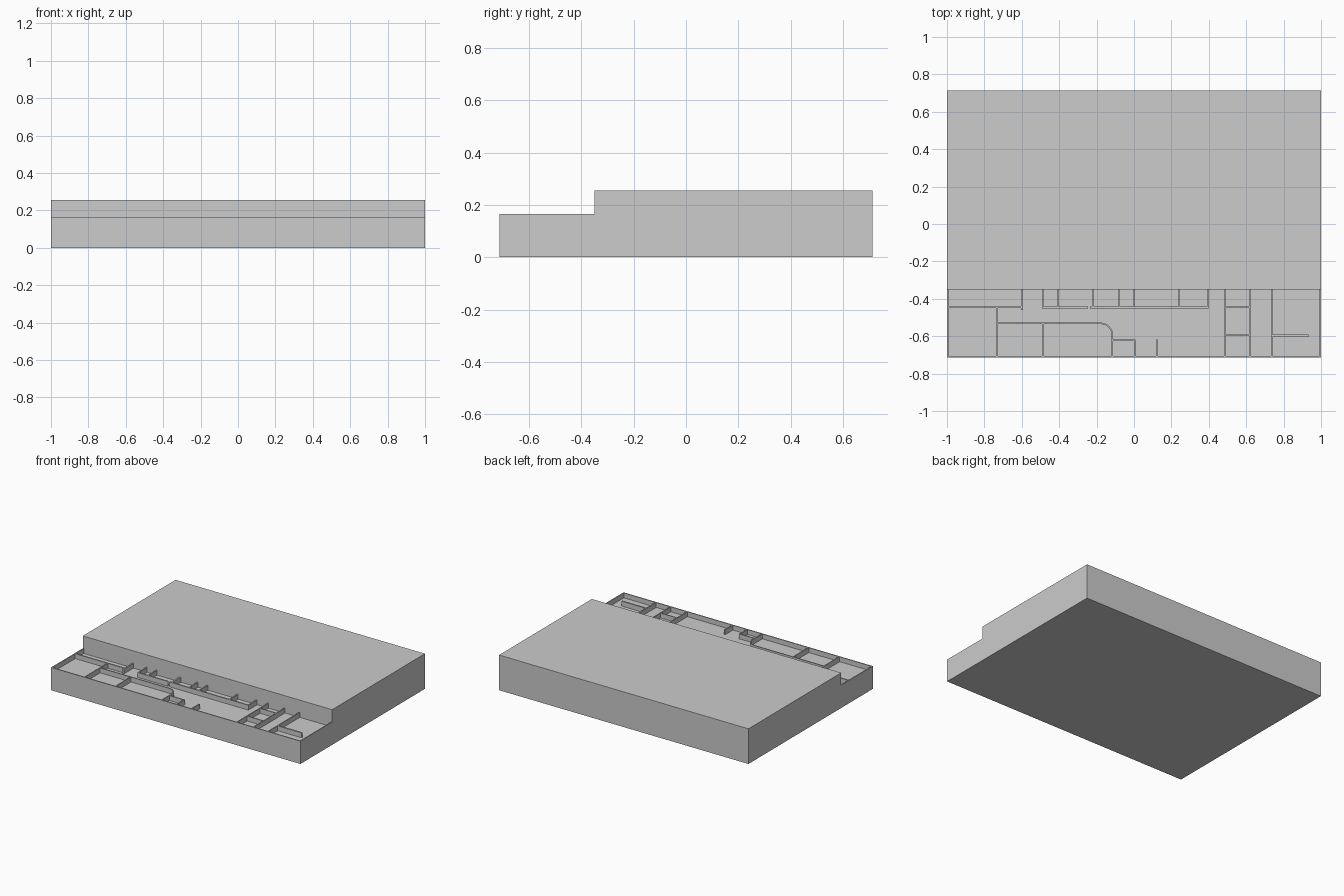
import bpy, bmesh
from math import sin, cos, pi
from mathutils import Vector

cube = bpy.data.objects.get("Cube")
if cube:
    bpy.data.objects.remove(cube, do_unlink=True)

HALF, DEPTH = 1.0, 0.713
STEP = -0.35                      # front of the tall block
FLOOR, WALL, ROOF = 0.13, 0.165, 0.255
RIM = 0.008
FRONT = -DEPTH + RIM              # inner side of the front wall

grey = bpy.data.materials.new("plain grey")
grey.use_nodes = True
grey.diffuse_color = (0.604, 0.604, 0.604, 1)
grey.node_tree.nodes["Principled BSDF"].inputs["Base Color"].default_value = grey.diffuse_color


def finish(name, bm):
    bmesh.ops.recalc_face_normals(bm, faces=bm.faces)
    mesh = bpy.data.meshes.new(name)
    bm.to_mesh(mesh)
    bm.free()
    mesh.materials.append(grey)
    obj = bpy.data.objects.new(name, mesh)
    bpy.context.collection.objects.link(obj)
    return obj


def add_box(bm, x0, x1, y0, y1, z0, z1):
    verts = bmesh.ops.create_cube(bm, size=1)["verts"]
    for v in verts:
        v.co = ((x0 + x1) / 2 + v.co.x * (x1 - x0),
                (y0 + y1) / 2 + v.co.y * (y1 - y0),
                (z0 + z1) / 2 + v.co.z * (z1 - z0))


def boxes(name, items):
    bm = bmesh.new()
    for item in items:
        add_box(bm, *item)
    return finish(name, bm)


def cross_walls(name, xs, y0, y1, t=0.008):
    """Walls running front to back, centred on each x."""
    boxes(name, [(x - t / 2, x + t / 2, y0, y1, FLOOR, WALL) for x in xs])


def long_walls(name, spans, t=0.01):
    """Walls running left to right: (x0, x1, y)."""
    boxes(name, [(a, b, y - t / 2, y + t / 2, FLOOR, WALL) for a, b, y in spans])


def path_wall(name, points, t):
    """Upright wall following a path in plan."""
    pts = [Vector(p) for p in points]
    bm = bmesh.new()
    rings = []
    for i, p in enumerate(pts):
        d = (pts[min(i + 1, len(pts) - 1)] - pts[max(i - 1, 0)]).normalized()
        n = Vector((-d.y, d.x)) * t / 2
        rings.append([bm.verts.new((p.x + s * n.x, p.y + s * n.y, z))
                      for s, z in ((1, FLOOR), (1, WALL), (-1, WALL), (-1, FLOOR))])
    for a, b in zip(rings, rings[1:]):
        for k in range(4):
            m = (k + 1) % 4
            bm.faces.new((a[k], a[m], b[m], b[k]))
    bm.faces.new(rings[0])
    bm.faces.new(rings[-1][::-1])
    finish(name, bm)


# Main volumes
boxes("tall_block", [(-HALF, HALF, STEP, DEPTH, 0, ROOF)])
boxes("floor_slab", [(-HALF + RIM, HALF - RIM, FRONT, STEP, 0, FLOOR)])
boxes("outer_walls", [
    (-HALF, HALF, -DEPTH, FRONT, 0, WALL),
    (-HALF, -HALF + RIM, FRONT, STEP, 0, WALL),
    (HALF - RIM, HALF, FRONT, STEP, 0, WALL)])

# Rooms along the tall block
cross_walls("corner_room_end", [-0.598], -0.46, STEP, 0.01)
long_walls("corner_room_wall", [(-HALF + RIM, -0.603, -0.443)])
cross_walls("small_room_dividers", [-0.487, -0.408, -0.08, 0.0, 0.243, 0.395], -0.445, STEP)
cross_walls("thick_room_divider", [-0.219], -0.445, STEP, 0.012)
long_walls("corridor_walls", [(-0.491, -0.246, -0.447), (-0.235, 0.399, -0.447)])

# Rooms along the front wall
cross_walls("front_room_side", [-0.735], FRONT, -0.447)
cross_walls("front_room_divider", [-0.487], FRONT, -0.531)
R, CX, CY = 0.065, -0.18, -0.596
arc = [(CX + R * sin(i * pi / 16), CY + R * cos(i * pi / 16)) for i in range(9)]
path_wall("rounded_wall", [(-0.735, CY + R)] + arc + [(CX + R, FRONT)], 0.008)
long_walls("closet_wall", [(-0.119, 0.008, -0.622)], 0.008)
cross_walls("closet_side", [0.004], FRONT, -0.622)
cross_walls("stub_wall", [0.122], FRONT, -0.618)

# Rooms at the +x end
cross_walls("end_room_dividers", [0.486, 0.619, 0.737], FRONT, STEP)
long_walls("end_room_partitions", [(0.486, 0.619, -0.444), (0.486, 0.619, -0.591)], 0.008)
long_walls("end_counter", [(0.737, 0.932, -0.598)], 0.012)
